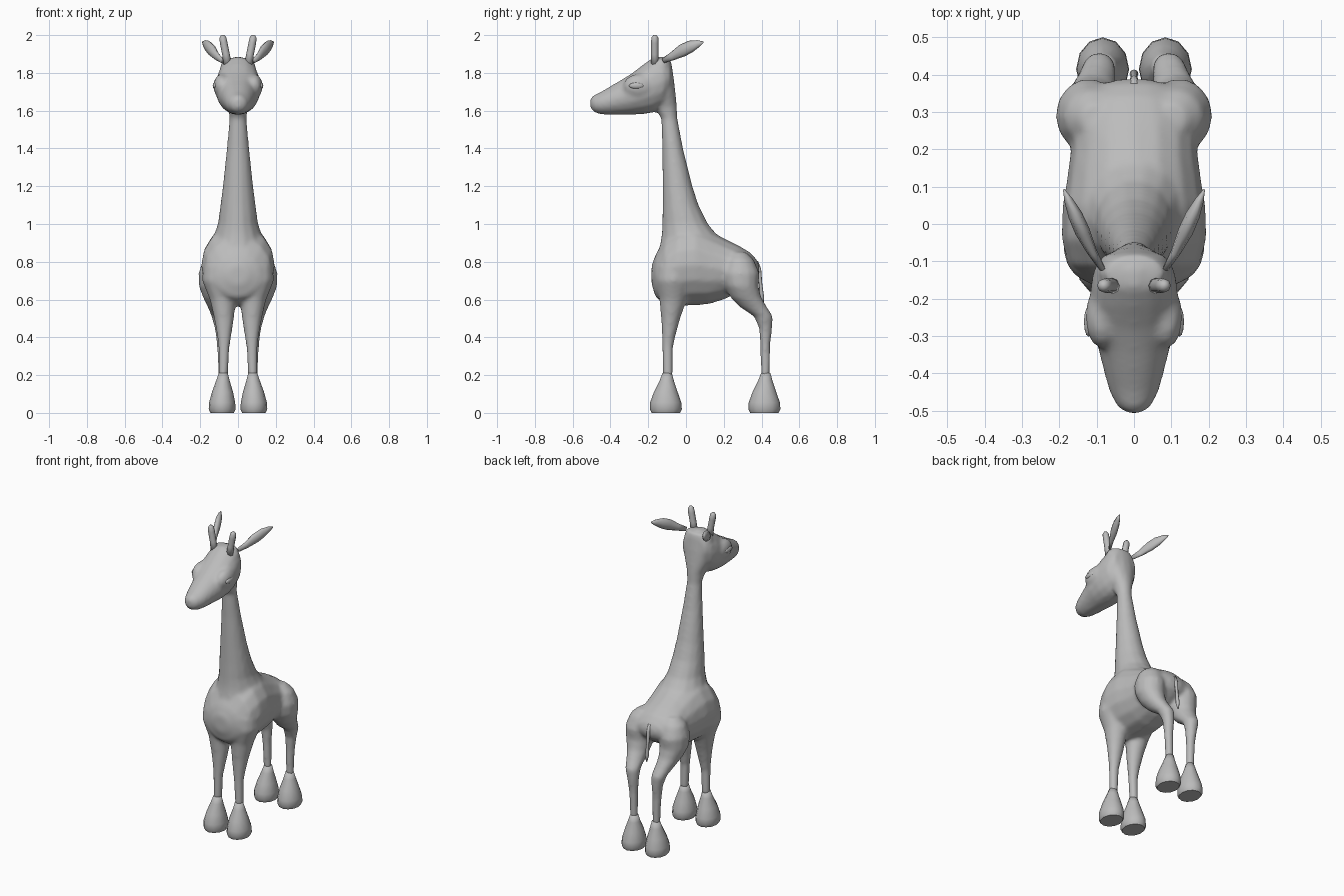
import bpy, bmesh, math
from mathutils import Vector

grey = bpy.data.materials.new("plain_grey")
grey.diffuse_color = (0.5, 0.5, 0.5, 1)


def finish(name, bm):
    bmesh.ops.recalc_face_normals(bm, faces=bm.faces)
    me = bpy.data.meshes.new(name)
    bm.to_mesh(me)
    bm.free()
    ob = bpy.data.objects.new(name, me)
    bpy.context.collection.objects.link(ob)
    me.materials.append(grey)
    for p in me.polygons:
        p.use_smooth = True
    return ob


def skin(bm, rings):
    """Bridge rings of points and cap both ends."""
    rings = [[bm.verts.new(p) for p in r] for r in rings]
    n = len(rings[0])
    for a, b in zip(rings, rings[1:]):
        for i in range(n):
            j = (i + 1) % n
            bm.faces.new((a[i], a[j], b[j], b[i]))
    bm.faces.new(rings[0])
    bm.faces.new(rings[-1])


def loft_z(bm, secs, side=1, n=14):
    """Level sections: z, x, half width, front y, back y."""
    skin(bm, [[(side * (x + rx * math.cos(t)), (f + b) / 2 + (b - f) / 2 * math.sin(t), z)
               for t in (2 * math.pi * i / n for i in range(n))]
              for z, x, rx, f, b in secs])


def loft_y(bm, secs, n=16):
    """Upright sections: y, half width, bottom z, top z."""
    skin(bm, [[(rx * math.cos(t), y, (lo + hi) / 2 + (hi - lo) / 2 * math.sin(t))
               for t in (2 * math.pi * i / n for i in range(n))]
              for y, rx, lo, hi in secs])


def tube(name, pts, radii, flat=1.0, n=8):
    """Tapered tube along points; flat squashes it sideways."""
    bm = bmesh.new()
    pts = [Vector(p) for p in pts]
    rings = []
    for i, p in enumerate(pts):
        d = (pts[min(i + 1, len(pts) - 1)] - pts[max(i - 1, 0)]).normalized()
        ref = Vector((0, 1, 0)) if abs(d.z) > 0.8 else Vector((0, 0, 1))
        s = d.cross(ref).normalized()
        u = s.cross(d)
        rings.append([p + radii[i] * (s * flat * math.cos(t) + u * math.sin(t))
                      for t in (2 * math.pi * k / n for k in range(n))])
    skin(bm, rings)
    return finish(name, bm)


TORSO = [(-.182, .05, .68, .78), (-.16, .12, .61, .84), (-.11, .175, .575, .93),
         (-.04, .195, .565, .99), (.05, .192, .57, 1.0), (.12, .18, .575, .97),
         (.2, .17, .60, .925), (.28, .165, .64, .885), (.34, .13, .68, .85),
         (.375, .09, .71, .81), (.388, .04, .74, .78)]
NECK = [(.8, 0, .15, -.16, .2), (.9, 0, .145, -.138, .21), (.95, 0, .125, -.13, .16),
        (1.0, 0, .107, -.127, .118), (1.1, 0, .094, -.125, .068), (1.2, 0, .081, -.125, .035),
        (1.4, 0, .06, -.126, -.015), (1.56, 0, .045, -.132, -.045), (1.62, 0, .055, -.17, -.047),
        (1.7, 0, .085, -.19, -.055), (1.78, 0, .1, -.19, -.065), (1.84, 0, .095, -.19, -.074),
        (1.875, 0, .075, -.18, -.082)]
HEAD = [(-.506, .02, 1.615, 1.665), (-.49, .045, 1.593, 1.682), (-.45, .066, 1.58, 1.70),
        (-.4, .08, 1.577, 1.73), (-.34, .095, 1.577, 1.765), (-.28, .113, 1.578, 1.803),
        (-.22, .12, 1.582, 1.85), (-.17, .117, 1.59, 1.885), (-.12, .108, 1.62, 1.888),
        (-.08, .08, 1.7, 1.86)]
FRONT_LEG = [(.78, .11, .075, -.15, .04), (.7, .105, .085, -.16, .03), (.6, .08, .07, -.142, .005),
             (.5, .074, .053, -.132, -.03), (.42, .073, .04, -.128, -.052),
             (.35, .074, .03, -.126, -.068), (.19, .078, .025, -.123, -.069)]
HIND_LEG = [(.85, .1, .04, .24, .32), (.81, .11, .075, .21, .36), (.74, .122, .088, .19, .39),
            (.67, .122, .086, .205, .385), (.61, .115, .07, .235, .40), (.56, .105, .056, .285, .43),
            (.51, .095, .046, .36, .461), (.45, .088, .036, .385, .457),
            (.36, .084, .028, .393, .447), (.19, .08, .025, .397, .443)]
HOOF = [(.21, .078, .024, -.025, .025), (.17, .08, .036, -.04, .036), (.11, .082, .056, -.07, .056),
        (.055, .084, .069, -.09, .075), (.02, .084, .071, -.092, .078), (.0, .084, .062, -.082, .068)]

# Body, neck, head and legs fused into one skin
bm = bmesh.new()
loft_y(bm, TORSO)
loft_z(bm, NECK)
loft_y(bm, HEAD)
for s in (1, -1):
    loft_z(bm, FRONT_LEG, s)
    loft_z(bm, HIND_LEG, s)
    # bulging brow and cheek
    res = bmesh.ops.create_uvsphere(bm, u_segments=12, v_segments=8, radius=1)
    for v in res["verts"]:
        v.co = Vector((s * .085, -.25, 1.73)) + Vector((v.co.x * .047, v.co.y * .085, v.co.z * .065))
body = finish("body", bm)
rm = body.modifiers.new("fuse", 'REMESH')
rm.mode = 'VOXEL'
rm.voxel_size = .011
rm.use_smooth_shade = True
sm = body.modifiers.new("soften", 'SMOOTH')
sm.factor = .5
sm.iterations = 8

for s, tag in ((1, "right"), (-1, "left")):
    # Hooves
    for part, y in (("front", -.1), ("hind", .422)):
        bm = bmesh.new()
        loft_z(bm, [(z, x, r, f + y, b + y) for z, x, r, f, b in HOOF], s, 12)
        hoof = finish(f"{part}_hoof_{tag}", bm)
        for p in hoof.data.polygons:
            p.use_smooth = p.center.z > .005
    # Ears
    tube(f"ear_{tag}",
         [(s * x, y, z) for x, y, z in ((.085, -.12, 1.865), (.112, -.075, 1.887), (.138, -.02, 1.918),
                                        (.158, .025, 1.94), (.176, .065, 1.955), (.188, .092, 1.963))],
         [.014, .022, .034, .032, .019, .004], .6)
    # Horns
    tube(f"horn_{tag}",
         [(s * x, -.165, z) for x, z in ((.055, 1.84), (.064, 1.90), (.076, 1.96), (.081, 1.988), (.083, 2.0))],
         [.022, .02, .02, .018, .008])
    # Almond eyes
    bm = bmesh.new()
    bmesh.ops.create_uvsphere(bm, u_segments=12, v_segments=8, radius=1)
    for v in bm.verts:
        v.co = Vector((s * .122, -.262, 1.732)) + Vector((v.co.x * .012, v.co.y * .04, v.co.z * .017))
    finish(f"eye_{tag}", bm)

# Tail
tube("tail", [(0, .37, .80), (0, .387, .76), (0, .395, .68), (0, .402, .61), (0, .406, .57)],
     [.012, .011, .009, .012, .004])
